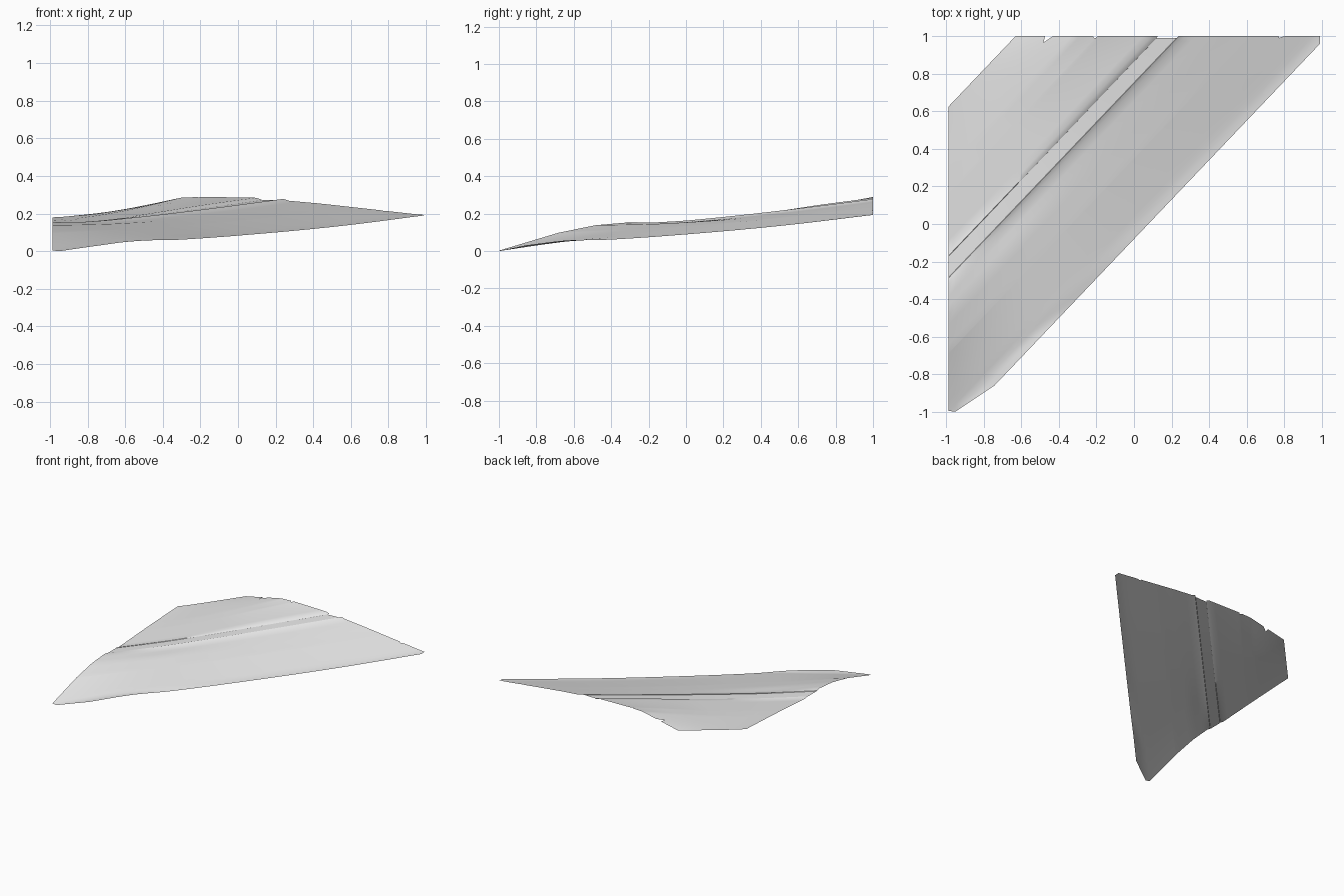
import bpy, bmesh

cube = bpy.data.objects.get("Cube")
if cube:
    bpy.data.objects.remove(cube)

SLOPE = 1.05      # direction of the road in plan
LEFT = -0.985
STEPS = 48
STATIONS = [0, .125, .25, .5, .75, 1]

# Cross-slope rows: offset from the road direction, heights along the row
ROWS = [
    (-.08, [.030, .057, .061, .093, .135, .190]),
    (.00, [.000, .037, .066, .092, .137, .196]),
    (.04, [.004, .042, .070, .097, .141, .200]),
    (.35, [.097, .108, .118, .145, .185, .233]),
    (.55, [.138, .141, .147, .170, .208, .254]),
    (.715, [.152, .152, .155, .187, .225, .268]),
    (.748, [.146, .155, .166, .199, .237, .278]),
    (.752, [.143, .152, .163, .196, .234, .275]),
    (.863, [.143, .152, .163, .196, .234, .272]),
    (.867, [.145, .154, .165, .198, .236, .274]),
    (.90, [.138, .148, .162, .204, .247, .284]),
    (1.2, [.157, .165, .176, .207, .249, .289]),
    (1.32, [.164, .170, .180, .207, .243, .284]),
    (1.66, [.180, .182, .186, .195, .205, .215]),
]


def smooth_sample(values, t):
    """Hermite curve through the stations."""
    i = max(k for k in range(len(STATIONS) - 1) if STATIONS[k] <= t)

    def slope(k):
        a, b = max(k - 1, 0), min(k + 1, len(values) - 1)
        return (values[b] - values[a]) / (STATIONS[b] - STATIONS[a])

    w = STATIONS[i + 1] - STATIONS[i]
    s = (t - STATIONS[i]) / w
    return ((2*s**3 - 3*s**2 + 1) * values[i] + (s**3 - 2*s**2 + s) * w * slope(i)
            + (3*s**2 - 2*s**3) * values[i + 1] + (s**3 - s**2) * w * slope(i + 1))


def height(c, t):
    """Blend the two rows either side of offset c."""
    for (c0, h0), (c1, h1) in zip(ROWS, ROWS[1:]):
        if c <= c1:
            f = (c - c0) / (c1 - c0)
            return (1 - f) * smooth_sample(h0, t) + f * smooth_sample(h1, t)


def row_start(c):
    """The blunt front corner cuts the first rows short."""
    if c < 0:
        return -.95 - 2.6 * c
    return LEFT + max(0, .035 - c)


# Row offsets: the listed ones, even fill between them, and the edge notches
NOTCHES = {1.47: .035, 1.205: .014, .18: .01}
offsets = [c for c, _ in ROWS] + [-.04]
offsets += [.04 + .051 * i for i in range(1, 13)]
offsets += [.95 + .05 * i for i in range(14)]
for c in NOTCHES:
    offsets += [c - .026, c, c + .026]
offsets = sorted(set(round(c, 4) for c in offsets))

# Ground sheet with the sunken road
bm = bmesh.new()
grid = []
for c in offsets:
    cut = NOTCHES.get(c, .012 if .75 < c < .866 else 0)
    x0, x1 = row_start(c), min((1 - c) / SLOPE, .99)
    reach = 1 - cut / SLOPE / (x1 - x0)
    row = []
    for j in range(STEPS + 1):
        t = reach * j / STEPS
        x = x0 + (x1 - x0) * t
        row.append(bm.verts.new((x, SLOPE * x + c, height(c, t))))
    grid.append(row)
for lower, upper in zip(grid, grid[1:]):
    for j in range(STEPS):
        bm.faces.new((lower[j], lower[j + 1], upper[j + 1], upper[j]))
mesh = bpy.data.meshes.new("hillside_with_road")
bm.to_mesh(mesh)
bm.free()

ground = bpy.data.objects.new("hillside_with_road", mesh)
bpy.context.collection.objects.link(ground)

# Plain grey
grey = bpy.data.materials.new("light grey")
grey.use_nodes = True
colour = (.8, .8, .8, 1)
grey.diffuse_color = colour
grey.node_tree.nodes["Principled BSDF"].inputs["Base Color"].default_value = colour
mesh.materials.append(grey)

bpy.ops.object.select_all(action='DESELECT')
ground.select_set(True)
bpy.context.view_layer.objects.active = ground
bpy.ops.object.shade_smooth_by_angle(angle=.6)
